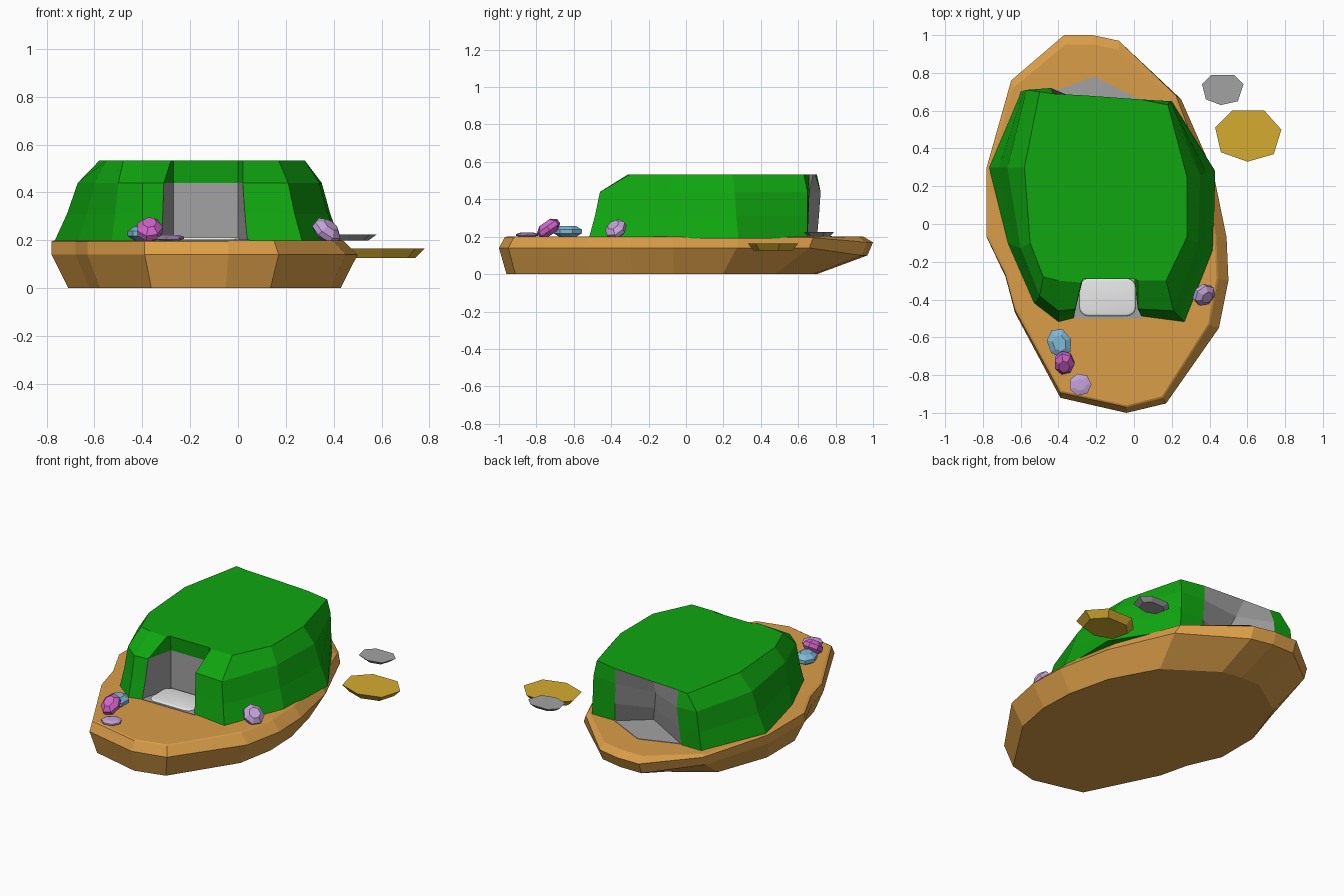
import bpy, bmesh, math
from mathutils import Vector, Euler

cube = bpy.data.objects.get("Cube")
if cube:
    bpy.data.objects.remove(cube, do_unlink=True)


def material(name, *rgb):
    mat = bpy.data.materials.new(name)
    mat.use_nodes = True
    mat.diffuse_color = (*rgb, 1)
    mat.node_tree.nodes["Principled BSDF"].inputs["Base Color"].default_value = (*rgb, 1)
    return mat


sand = material("sand", .70, .34, .065)
grass = material("grass green", .005, .38, .005)
stone = material("stone grey", .36, .36, .36)
ochre = material("ochre", .66, .41, .03)
white = material("soft white", .8, .8, .8)
blue = material("pale blue", .22, .48, .68)
magenta = material("magenta", .65, .13, .60)
lilac = material("lilac", .56, .37, .70)


def loft(name, rings, mats, rule=None):
    """Skin closed rings of equal length and cap both ends.
    rule(segment, band) gives the material index of a side face."""
    bm = bmesh.new()
    loops = [[bm.verts.new(p) for p in ring] for ring in rings]
    count = len(rings[0])
    for band, (low, high) in enumerate(zip(loops, loops[1:])):
        for seg in range(count):
            nxt = (seg + 1) % count
            face = bm.faces.new((low[seg], low[nxt], high[nxt], high[seg]))
            if rule:
                face.material_index = rule(seg, band)
    bm.faces.new(loops[0][::-1])
    bm.faces.new(loops[-1])
    bmesh.ops.recalc_face_normals(bm, faces=bm.faces[:])
    mesh = bpy.data.meshes.new(name)
    bm.to_mesh(mesh)
    bm.free()
    for mat in mats:
        mesh.materials.append(mat)
    obj = bpy.data.objects.new(name, mesh)
    bpy.context.collection.objects.link(obj)
    return obj


def at_height(outline, z):
    return [(x, y, z) for x, y in outline]


def blend(first, second, t):
    return [(a + (c - a) * t, b + (d - b) * t) for (a, b), (c, d) in zip(first, second)]


def shrink(outline, factor):
    cx = sum(p[0] for p in outline) / len(outline)
    cy = sum(p[1] for p in outline) / len(outline)
    return blend(outline, [(cx, cy)] * len(outline), 1 - factor)


# Floating island: flat underside, flared wall, upright rim
rim = [(-.04, -1), (.17, -.95), (.45, -.55), (.5, -.3), (.49, -.07), (.42, .28),
       (.25, .68), (-.08, .97), (-.22, 1), (-.37, 1), (-.65, .76), (-.78, .3),
       (-.78, -.07), (-.68, -.28), (-.63, -.47), (-.39, -.92)]
underside = [(-.14 + (x + .14) * .89, y * (.96 if y < 0 else .7), 0) for x, y in rim]
middle = [(x, y * (1 if y < 0 else .97), .1 if y > .9 else .14) for x, y in rim]
top = [(x if x < 0 else x * .89, y * (.97 if y < 0 else 1), .17 if y > .9 else .195)
       for x, y in rim]
plateau = [(x * .98, y * (.95 if y > .5 else .99), .2) for x, y, z in top]
loft("island", [underside, middle, top, plateau], [sand])

# Green hill with a square alcove in front and a wedge-shaped one behind
foot = [(0, -.28), (.04, -.49), (.27, -.52), (.42, -.14), (.43, .28), (.2, .65),
        (.04, .65), (-.13, .51), (-.46, .7), (-.6, .7), (-.77, .3), (-.67, -.1),
        (-.53, -.42), (-.4, -.52), (-.32, -.5), (-.27, -.28)]
shoulder = [(0, -.28), (.02, -.45), (.21, -.46), (.34, -.1), (.35, .26), (.19, .65),
            (.03, .66), (-.23, .63), (-.44, .72), (-.57, .71), (-.67, .3), (-.6, -.13),
            (-.5, -.38), (-.4, -.46), (-.31, -.45), (-.27, -.28)]
roof = [(0, -.29), (.02, -.3), (.17, -.3), (.28, -.07), (.28, .25), (.18, .63),
        (.03, .66), (-.25, .68), (-.43, .69), (-.5, .7), (-.58, .3), (-.55, -.1),
        (-.48, -.28), (-.4, -.3), (-.28, -.31), (-.27, -.29)]


def hill_colour(seg, band):
    front_alcove = seg in (14, 15, 0) and band < 2
    back_alcove = seg in (6, 7)
    return int(front_alcove or back_alcove)


loft("hill", [at_height(foot, .19), at_height(blend(foot, shoulder, .55), .31),
              at_height(shoulder, .44), at_height(roof, .533)],
     [grass, stone], hill_colour)

# Stone floors of the two alcoves
floors = {
    "front_floor": [(0, -.28), (.05, -.5), (-.32, -.5), (-.27, -.28)],
    "back_floor": [(.05, .65), (-.21, .78), (-.46, .69), (-.13, .51)],
}
for name, outline in floors.items():
    loft(name, [at_height(outline, .195), at_height(outline, .203)], [stone])

# White cushion in the front alcove
bpy.ops.mesh.primitive_cube_add(size=1, location=(-.14, -.388, .192))
cushion = bpy.context.object
cushion.name = "cushion"
cushion.scale = (.3, .2, .04)
bpy.ops.object.transform_apply(location=False, rotation=False, scale=True)
bm = bmesh.new()
bm.from_mesh(cushion.data)
uprights = [e for e in bm.edges if abs(e.verts[0].co.z - e.verts[1].co.z) > .01]
bmesh.ops.bevel(bm, geom=uprights, offset=.05, segments=4, profile=.5, affect="EDGES")
upper = [e for e in bm.edges if all(v.co.z > .015 for v in e.verts)]
bmesh.ops.bevel(bm, geom=upper, offset=.012, segments=3, profile=.5, affect="EDGES")
bm.to_mesh(cushion.data)
bm.free()
cushion.data.materials.append(white)
bpy.ops.object.shade_smooth_by_angle()

# Floating stepping slabs beside the island
ochre_slab = [(.52, .6), (.69, .6), (.78, .5), (.74, .37), (.6, .33), (.46, .38), (.43, .51)]
grey_slab = [(.41, .79), (.53, .79), (.58, .74), (.55, .65), (.46, .63), (.38, .66), (.36, .74)]
loft("ochre_slab", [at_height(shrink(ochre_slab, .77), .125), at_height(ochre_slab, .165)], [ochre])
loft("grey_slab", [at_height(shrink(grey_slab, .7), .2), at_height(grey_slab, .224)], [stone])


def rock(name, centre, size, tilt, mat):
    """Faceted pebble: seven-sided rings, narrow at both ends, then tilted."""
    turn = Euler([math.radians(a) for a in tilt])
    rings = []
    for radius, z in ((.55, -1), (1, -.35), (1, .35), (.55, 1)):
        ring = []
        for i in range(7):
            a = math.tau * i / 7
            p = Vector((radius * math.cos(a) * size[0], radius * math.sin(a) * size[1], z * size[2]))
            p.rotate(turn)
            ring.append(p + Vector(centre))
        rings.append(ring)
    loft(name, rings, [mat])


# Coloured pebbles on the sand
rock("blue_pebble", (-.395, -.63, .228), (.065, .08, .03), (0, 0, 20), blue)
rock("magenta_pebble", (-.37, -.735, .245), (.055, .068, .037), (35, 0, 0), magenta)
rock("flat_pebble", (-.285, -.85, .21), (.06, .06, .013), (0, 0, 0), lilac)
rock("side_pebble", (.37, -.375, .24), (.065, .06, .034), (25, 38, 0), lilac)
